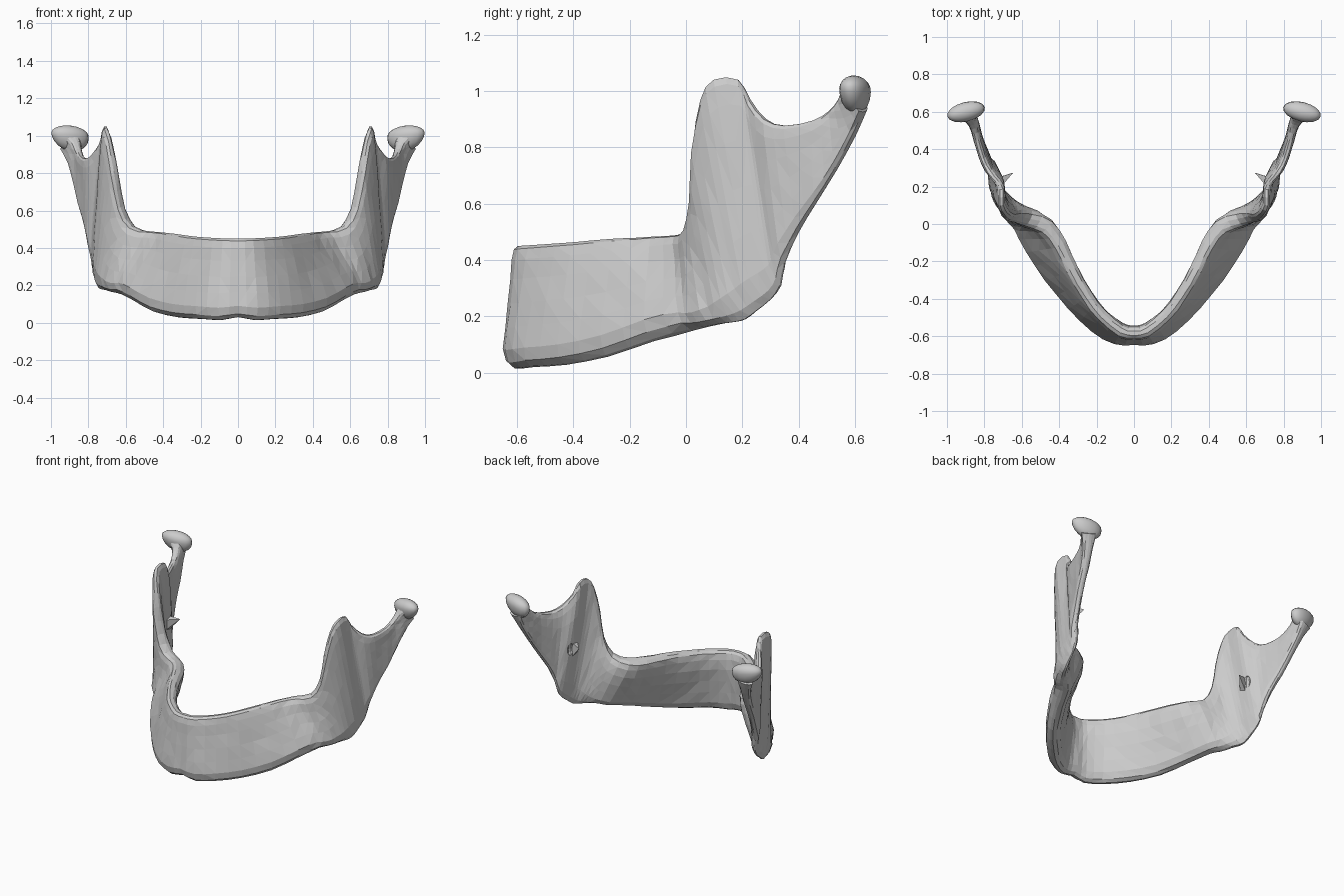
import bpy, bmesh, random
from math import radians
from mathutils import Vector, Matrix, Euler

if "Cube" in bpy.data.objects:
    bpy.data.objects.remove(bpy.data.objects["Cube"])

random.seed(7)

# Stations along one half: upper border xyz, lower border xyz, thickness
BODY = [
    (0.00, -.585, .450, 0.00, -.600, .030, .095),
    (0.07, -.570, .450, 0.09, -.600, .015, .100),
    (0.17, -.490, .455, 0.20, -.545, .022, .100),
    (0.25, -.385, .462, 0.32, -.430, .030, .105),
    (0.33, -.240, .472, 0.45, -.280, .060, .110),
    (0.39, -.110, .477, 0.55, -.120, .115, .120),
    (0.46, -.020, .485, 0.62, 0.020, .152, .130),
    (0.56, 0.015, .515, 0.67, 0.080, .165, .125),
]
RAMUS = [
    (.620, .030, .62, .700, .130, .175, .105),
    (.655, .030, .80, .725, .170, .180, .090),
    (.685, .055, .97, .742, .210, .190, .075),
    (.708, .100, 1.04, .752, .250, .220, .068),
    (.710, .185, 1.04, .760, .300, .260, .062),
    (.730, .225, .97, .770, .335, .310, .060),
    (.775, .280, .900, .785, .350, .390, .058),
    (.810, .350, .877, .803, .400, .500, .056),
    (.840, .450, .895, .828, .460, .600, .056),
    (.855, .510, .930, .852, .535, .720, .060),
    (.872, .542, .970, .877, .600, .840, .075),
    (.888, .555, 1.00, .897, .640, .930, .110),
]
# Cross-section: height fraction, outer half-width, inner half-width
SECTION = [(0, .18, .18), (.04, .70, .60), (.14, 1.0, .85), (.32, .95, .90),
           (.52, .85, .95), (.72, .75, 1.0), (.88, .68, .85), (.97, .55, .62), (1, .25, .25)]


def smooth_path(rows):
    """Insert one rounded station between each given pair."""
    rows = [Vector(r) for r in rows]
    out = []
    for i in range(len(rows) - 1):
        a, b = rows[i], rows[i + 1]
        before, after = rows[max(i - 1, 0)], rows[min(i + 2, len(rows) - 1)]
        out += [a, (a + b) * .5625 - (before + after) * .0625]
    return out + [rows[-1]]


def make_object(name, bm):
    bmesh.ops.recalc_face_normals(bm, faces=bm.faces)
    mesh = bpy.data.meshes.new(name)
    bm.to_mesh(mesh)
    bm.free()
    obj = bpy.data.objects.new(name, mesh)
    bpy.context.collection.objects.link(obj)
    return obj


def add_ball(bm, center, scale, rot=(0, 0, 0), u=12, v=8):
    matrix = Matrix.LocRotScale(Vector(center), Euler(rot), Vector(scale))
    return bmesh.ops.create_uvsphere(bm, u_segments=u, v_segments=v, radius=1, matrix=matrix)["verts"]


# Jaw bone: one closed loft from the left joint, round the chin, to the right joint
full = [list(r) for r in BODY + RAMUS]
left = [[-r[0], r[1], r[2], -r[3], r[4], r[5], r[6]] for r in full[:0:-1]]
stations = smooth_path(left + full)
half = len(stations) // 2
mids = [Vector(((s[0] + s[3]) / 2, (s[1] + s[4]) / 2, (s[2] + s[5]) / 2)) for s in stations]
# Same facet roughness on both sides
rough = [[(random.uniform(-.05, .05), random.uniform(-.05, .05)) for _ in SECTION]
         for _ in range(half + 1)]

bm = bmesh.new()
rings = []
for i, s in enumerate(stations):
    top, low, thick = Vector(s[0:3]), Vector(s[3:6]), s[6]
    tangent = mids[min(i + 1, len(mids) - 1)] - mids[max(i - 1, 0)]
    out = tangent.cross(top - low).normalized()
    outer, inner = [], []
    for (v, wo, wi), (jo, ji) in zip(SECTION, rough[abs(i - half)]):
        p = low.lerp(top, v)
        outer.append(bm.verts.new(p + out * thick * .5 * (wo + jo)))
        inner.append(bm.verts.new(p - out * thick * .5 * (wi + ji)))
    rings.append(outer + inner[::-1])
for a, b in zip(rings, rings[1:]):
    for k in range(len(a)):
        n = (k + 1) % len(a)
        bm.faces.new((a[k], a[n], b[n], b[k]))
bm.faces.new(rings[0])
bm.faces.new(rings[-1])
bmesh.ops.triangulate(bm, faces=bm.faces)
jaw = make_object("jaw_bone", bm)

# Nerve openings: outer pair near the chin, inner pair on the upright branches
bm = bmesh.new()
for side in (-1, 1):
    add_ball(bm, (side * .372, -.405, .275), (.026, .026, .02), u=8, v=6)
    add_ball(bm, (side * .708, .275, .60), (.022, .028, .045), u=8, v=6)
cutter = make_object("opening_cutter", bm)
cutter.hide_render = True
cutter.display_type = 'WIRE'
cut = jaw.modifiers.new("openings", 'BOOLEAN')
cut.operation = 'DIFFERENCE'
cut.solver = 'EXACT'
cut.object = cutter

for side, label in ((-1, "left"), (1, "right")):
    # Joint head: wide tilted knob, tapering down into the neck
    bm = bmesh.new()
    verts = add_ball(bm, (0, 0, 0), (.104, .052, .05), (0, radians(-7), radians(-14)), 16, 10)
    for v in verts:
        if v.co.z < 0:
            v.co.z *= 1.7
        v.co = Vector((side * (v.co.x + .898), v.co.y + .600, v.co.z + 1.004))
    head = make_object(label + "_joint_head", bm)
    for p in head.data.polygons:
        p.use_smooth = True

    # Small bony tongue beside the inner opening
    bm = bmesh.new()
    base = [bm.verts.new((side * x, y, z)) for x, y, z in
            ((.715, .20, .55), (.725, .25, .53), (.72, .25, .64), (.71, .20, .63))]
    tip = bm.verts.new((side * .645, .275, .625))
    bm.faces.new(base)
    for k in range(4):
        bm.faces.new((base[k], base[(k + 1) % 4], tip))
    make_object(label + "_inner_spur", bm)
